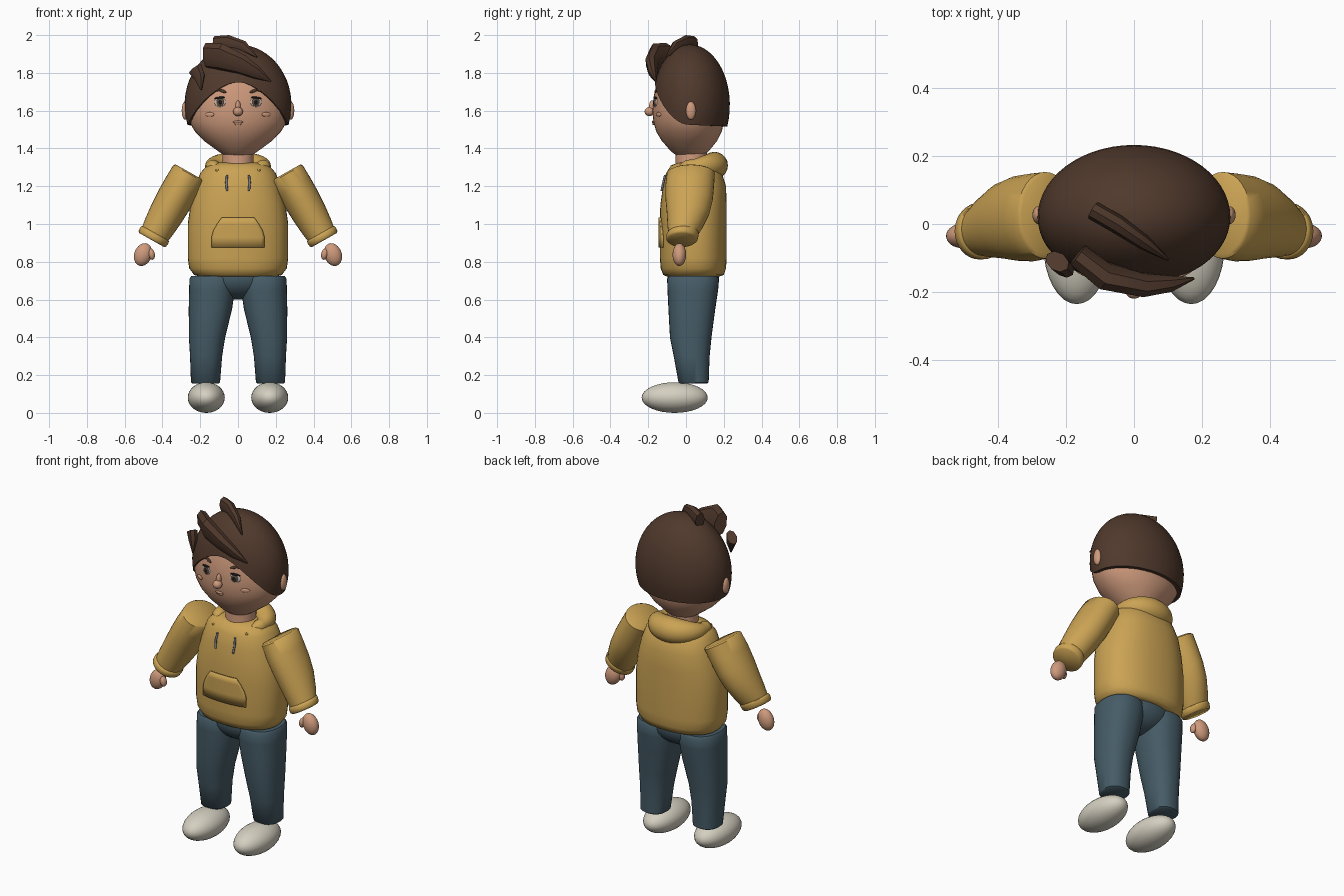
import bpy, bmesh, math
from mathutils import Vector, Matrix

if "Cube" in bpy.data.objects:
    bpy.data.objects.remove(bpy.data.objects["Cube"])


def material(name, r, g, b):
    m = bpy.data.materials.new(name)
    lin = [((c / 255 + 0.055) / 1.055) ** 2.4 for c in (r, g, b)]
    m.diffuse_color = (*lin, 1)
    m.use_nodes = True
    m.node_tree.nodes["Principled BSDF"].inputs["Base Color"].default_value = m.diffuse_color
    return m


SKIN = material("skin", 206, 154, 124)
HAIR = material("brown hair", 80, 57, 44)
HOODIE = material("mustard cloth", 203, 163, 84)
JEANS = material("blue denim", 70, 92, 103)
SHOE = material("off white", 212, 207, 192)
DARK = material("near black", 28, 24, 24)
IRIS = material("iris brown", 96, 76, 62)
WHITE = material("eye white", 200, 195, 188)
CORD = material("grey cord", 120, 122, 135)


def finish(name, bm, mat, angle=40):
    bmesh.ops.recalc_face_normals(bm, faces=bm.faces[:])
    me = bpy.data.meshes.new(name)
    bm.to_mesh(me)
    bm.free()
    ob = bpy.data.objects.new(name, me)
    bpy.context.collection.objects.link(ob)
    me.materials.append(mat)
    bpy.ops.object.select_all(action='DESELECT')
    ob.select_set(True)
    bpy.context.view_layer.objects.active = ob
    bpy.ops.object.shade_smooth_by_angle(angle=math.radians(angle))
    return ob


def loft(name, rings, mat, angle=40, cap_start=True, cap_end=True):
    bm = bmesh.new()
    vs = [[bm.verts.new(p) for p in r] for r in rings]
    n = len(vs[0])
    for a, b in zip(vs, vs[1:]):
        for i in range(n):
            bm.faces.new((a[i], a[(i + 1) % n], b[(i + 1) % n], b[i]))
    if cap_start:
        bm.faces.new(vs[0])
    if cap_end:
        bm.faces.new(vs[-1])
    return finish(name, bm, mat, angle)


def oval(c, u, v, ru, rv, n=32, power=2):
    """Ring of points around c in the plane of u and v."""
    def f(t):
        return math.copysign(abs(t) ** (2 / power), t)
    c, u, v = Vector(c), Vector(u), Vector(v)
    return [c + u * ru * f(math.cos(2 * math.pi * i / n)) + v * rv * f(math.sin(2 * math.pi * i / n))
            for i in range(n)]


X, Y, Z = Vector((1, 0, 0)), Vector((0, 1, 0)), Vector((0, 0, 1))


def stack(name, table, mat, cx=0, power=2, n=40, angle=40):
    """Stacked horizontal rings; table rows: z, x offset, half width, front y, back y."""
    return loft(name, [oval((cx + o, (f + b) / 2, z), X, Y, w, (b - f) / 2, n, power)
                       for z, o, w, f, b in table], mat, angle)


def front(table, x, z, power=2):
    """Front surface y of a stacked body at x, z."""
    for (z0, _, w0, f0, b0), (z1, _, w1, f1, b1) in zip(table, table[1:]):
        if z0 <= z <= z1:
            t = (z - z0) / (z1 - z0)
            w, f, b = w0 + t * (w1 - w0), f0 + t * (f1 - f0), b0 + t * (b1 - b0)
            return (f + b) / 2 - (b - f) / 2 * max(0, 1 - abs(x / w) ** power) ** (1 / power)


def ball(name, c, r, mat, rot=(0, 0, 0), seg=32):
    bm = bmesh.new()
    bmesh.ops.create_uvsphere(bm, u_segments=seg, v_segments=seg // 2, radius=1)
    m = Matrix.Translation(c)
    for ang, ax in zip(rot, "XYZ"):
        m = m @ Matrix.Rotation(ang, 4, ax)
    bm.transform(m @ Matrix.Diagonal((*r, 1)))
    return finish(name, bm, mat, 60)


# Head and neck
head = [(1.336, 0, .015, .0, .04), (1.355, 0, .06, -.04, .085), (1.385, 0, .105, -.08, .12),
        (1.44, 0, .18, -.128, .165), (1.49, 0, .228, -.158, .19), (1.54, 0, .258, -.172, .2),
        (1.6, 0, .268, -.178, .205), (1.67, 0, .266, -.172, .203), (1.74, 0, .247, -.157, .19),
        (1.82, 0, .2, -.125, .16), (1.9, 0, .1, -.06, .09)]
stack("head", head, SKIN, angle=60)
stack("neck", [(1.27, 0, .09, -.06, .12), (1.33, 0, .083, -.055, .11), (1.4, 0, .083, -.055, .11)], SKIN)

# Hair cap: an ovoid shell trimmed along a hairline that arches over the face
def hair_point(a, z, k=1.0):
    r = math.sqrt(max(0, 1 - ((z - 1.63) / .32) ** 2)) * k
    return Vector((.283 * r * math.cos(a), .02 + (.212 if math.sin(a) > 0 else .2) * r * math.sin(a), z))


def hairline(a):
    s = max(0, -math.sin(a))
    return 1.525 + .225 * s ** 2.2 - .008 * max(0, math.sin(a))


angles = [2 * math.pi * i / 56 for i in range(56)]
rings = [[hair_point(a, hairline(a), .9) for a in angles]]
for j in range(17):
    t = math.sin(j / 16 * math.pi / 2)
    rings.append([hair_point(a, hairline(a) + (1.9495 - hairline(a)) * t) for a in angles])
loft("hair_cap", rings, HAIR, 50, cap_start=False)

# Hair locks: tapered blades with blunt roots; rows: x, y, z, half height, half thickness
def lock(name, rows, lean):
    pts = [Vector(r[:3]) for r in rows]
    out = []
    for i, r in enumerate(rows):
        d = (pts[min(i + 1, len(pts) - 1)] - pts[max(i - 1, 0)]).normalized()
        side = d.cross(Vector(lean)).normalized()
        out.append(oval(pts[i], side.cross(d), side, r[3], r[4], 8))
    loft(name, out, HAIR, 35)


lock("fringe_lock", [(-.165, -.09, 1.89, .07, .035), (-.09, -.15, 1.885, .075, .04),
                     (.02, -.178, 1.845, .055, .035), (.1, -.175, 1.8, .035, .025),
                     (.175, -.16, 1.755, .004, .004)], (0, -.3, 1))
lock("crown_lock", [(-.12, .04, 1.95, .045, .028), (-.05, .0, 1.96, .04, .028),
                    (.03, -.055, 1.94, .03, .022), (.1, -.105, 1.885, .004, .004)], (0, 0, 1))
lock("temple_lock", [(-.225, -.11, 1.82, .045, .028), (-.205, -.13, 1.78, .035, .025),
                     (-.195, -.145, 1.71, .004, .004)], (1, -.8, 0))


# Face details lie on the face surface
def on_face(name, x, z, rx, rz, mat, lift=0, tilt=0, depth=.006):
    y = front(head, x, z)
    turn = math.atan2(front(head, x + .01, z) - front(head, x - .01, z), .02)
    ball(name, (x, y - lift, z), (rx, depth, rz), mat, (0, 0, turn) if not tilt else (0, tilt, turn), 20)


for s, side in ((1, "left"), (-1, "right")):
    on_face(side + "_eye", s * .095, 1.645, .031, .026, WHITE)
    on_face(side + "_iris", s * .094, 1.645, .021, .022, IRIS, .004)
    on_face(side + "_pupil", s * .093, 1.645, .011, .012, DARK, .007)
    on_face(side + "_lash", s * .097, 1.668, .03, .006, DARK, .004, s * .1)
    on_face(side + "_brow_inner", s * .082, 1.704, .022, .008, HAIR, .004, -s * .35)
    on_face(side + "_brow_outer", s * .113, 1.708, .022, .007, HAIR, .004, s * .25)
    on_face(side + "_cheek", s * .15, 1.58, .026, .012, SKIN, .002)
    ball(side + "_ear", (s * .28, .026, 1.6), (.018, .026, .048), SKIN)
ball("nose_tip", (0, -.193, 1.595), (.026, .026, .024), SKIN)
ball("nose_bridge", (0, -.18, 1.62), (.014, .016, .034), SKIN)
on_face("upper_lip", 0, 1.54, .026, .007, SKIN, .003)
on_face("lower_lip", 0, 1.53, .02, .007, SKIN, .003)

# Hoodie body
torso = [(.722, 0, .2, -.1, .175), (.73, 0, .232, -.12, .2), (.765, 0, .258, -.134, .212),
         (.82, 0, .266, -.138, .215), (1.0, 0, .266, -.138, .215), (1.1, 0, .252, -.136, .215),
         (1.2, 0, .225, -.122, .212), (1.27, 0, .2, -.105, .19), (1.31, 0, .165, -.08, .16),
         (1.325, 0, .1, -.04, .12)]
stack("hoodie_body", torso, HOODIE, power=2.3, angle=60)

# Hood rolled behind the neck
rings = []
for i in range(29):
    t = -.6 + (math.pi + 1.2) * i / 28
    r = .036 + .036 * max(0, math.sin(t))
    r *= min(1, .4 + .3 * min(i, 28 - i))
    d = Vector((math.cos(t), math.sin(t), 0))
    rings.append(oval((.135 * d.x, .035 + .115 * d.y, 1.305 + .005 * d.y), d, Z, r, r, 20))
loft("hood", rings, HOODIE, 60)

# Front pocket plate with slanted hand openings
bm = bmesh.new()
rows = []
for z, w in ((.875, .14), (.93, .14), (.965, .13), (1.0, .11), (1.035, .085)):
    rows.append([bm.verts.new((w * k / 8, front(torso, w * k / 8, z, 2.3) - .004, z)) for k in range(-8, 9)])
for a, b in zip(rows, rows[1:]):
    for i in range(16):
        bm.faces.new((a[i], a[i + 1], b[i + 1], b[i]))
pocket = finish("pocket", bm, HOODIE)
mod = pocket.modifiers.new("thickness", 'SOLIDIFY')
mod.thickness, mod.offset = .008, 0

# Pelvis between the legs
ball("pelvis", (0, .038, .72), (.2, .137, .12), JEANS)

leg = [(.155, .0, .068, -.03, .11), (.162, 0, .077, -.04, .12), (.3, -.003, .085, -.065, .125),
       (.4, -.008, .096, -.085, .135), (.55, -.026, .115, -.093, .155), (.65, -.034, .121, -.098, .17),
       (.71, -.036, .121, -.1, .175), (.724, -.036, .112, -.09, .165)]

for s, side in ((1, "left"), (-1, "right")):
    # Drawstring and eyelet
    pts = [(.058, 1.26), (.062, 1.22), (.058, 1.175)]
    loft(side + "_drawstring", [oval((s * x, front(torso, x, z, 2.3) - .007, z), X, Y, .006, .006, 10)
                                for x, z in pts], CORD)
    ball(side + "_eyelet", (s * .11, front(torso, .11, 1.285, 2.3), 1.285), (.009, .006, .007), HOODIE, seg=12)

    # Sleeve with a raised cuff; rows: position, bow, in-plane radius, depth radius
    a, b = Vector((s * .258, .026, 1.27)), Vector((s * .457, -.022, .915))
    u = Vector((.87 * s, 0, .49))
    rows = [(-.01, 0, .084, .115), (.01, 0, .094, .127), (.2, .003, .097, .129), (.4, .01, .097, .125),
            (.6, .014, .093, .113), (.8, .008, .085, .093), (.9, .003, .079, .08), (.905, .002, .083, .083),
            (.93, 0, .086, .085), (.98, 0, .084, .083), (1.0, 0, .076, .075)]
    loft(side + "_sleeve", [oval(a.lerp(b, t) + Y * bow, u, Y, ru, rv) for t, bow, ru, rv in rows], HOODIE, 50)

    # Hand with thumb
    ball(side + "_hand", (s * .503, -.035, .838), (.046, .036, .062), SKIN, (0, -s * .35, 0))
    ball(side + "_thumb", (s * .458, -.047, .84), (.018, .02, .03), SKIN, (0, s * .2, 0), 20)

    # Trouser leg and shoe
    stack(side + "_leg", [(z, s * o, w, f, k) for z, o, w, f, k in leg], JEANS, s * .172, 2.3, 32, 50)
    ball(side + "_shoe", (s * .168, -.06, .081), (.098, .175, .081), SHOE)
